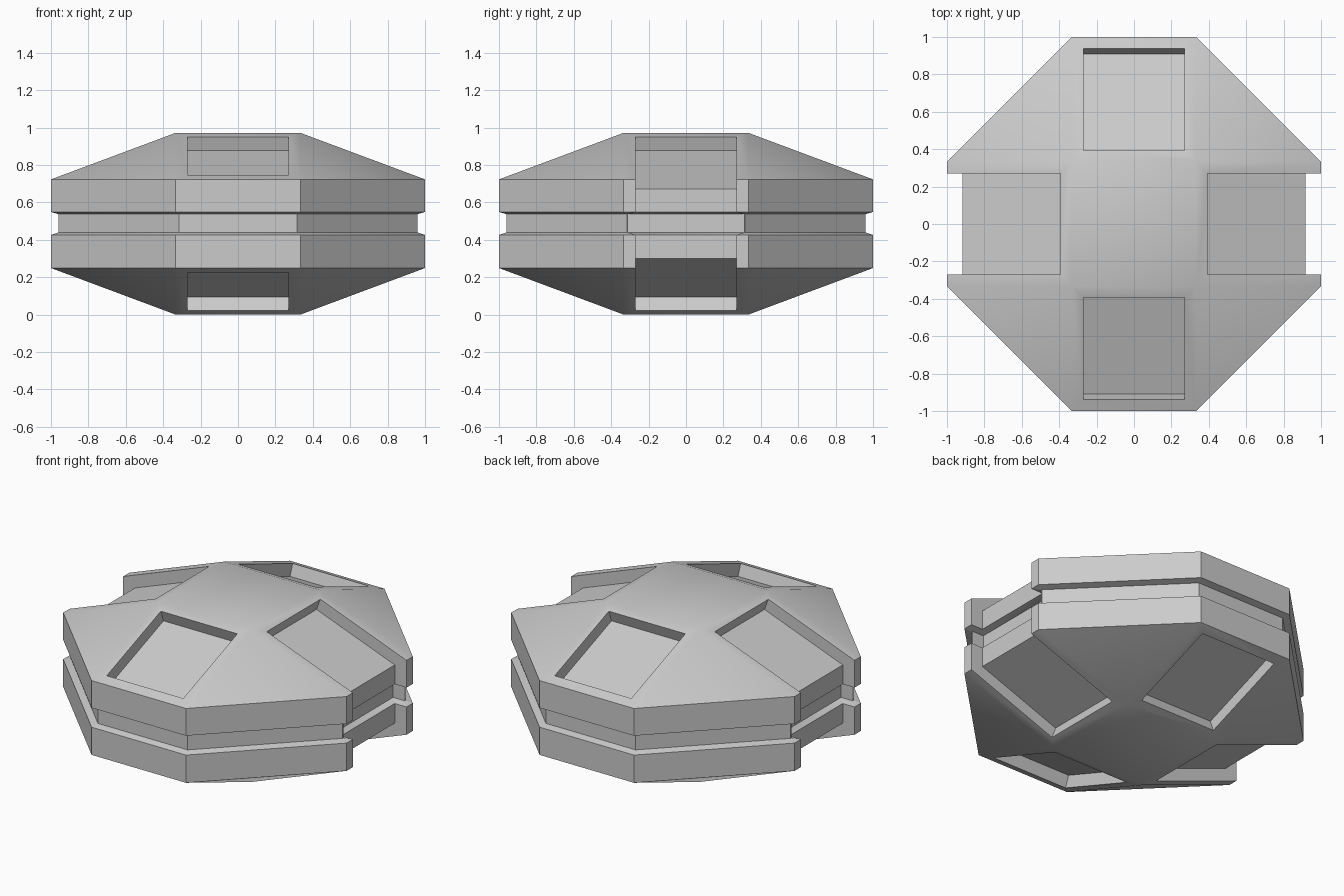
import bpy, bmesh, math
from mathutils import Vector, Matrix

if "Cube" in bpy.data.objects:
    bpy.data.objects.remove(bpy.data.objects["Cube"])

A, MID = 0.333, 0.486           # octagon half edge, mid height
TOP, EAVE = 0.972, 0.723
HALF_W, DEPTH = 0.27, 0.077     # recess half width and depth
NOTCH = 0.917                   # wall position inside the side notches
K = (TOP - EAVE) / (1 - A)
N = Vector((K, 1)).normalized()


def make_object(name, bm):
    bmesh.ops.recalc_face_normals(bm, faces=bm.faces[:])
    if bm.calc_volume(signed=True) < 0:
        bmesh.ops.reverse_faces(bm, faces=bm.faces[:])
    me = bpy.data.meshes.new(name)
    bm.to_mesh(me)
    bm.free()
    ob = bpy.data.objects.new(name, me)
    bpy.context.collection.objects.link(ob)
    return ob


def prism(name, profile, turn):
    """Radial (r, z) profile extruded across the recess width, turned about z."""
    bm = bmesh.new()
    c, s = round(math.cos(math.radians(turn))), round(math.sin(math.radians(turn)))
    near, far = [[bm.verts.new((r * c - w * s, r * s + w * c, z)) for r, z in profile]
                 for w in (-HALF_W, HALF_W)]
    bm.faces.new(near)
    bm.faces.new(far[::-1])
    for i in range(len(near)):
        bm.faces.new((near[i], near[i - 1], far[i - 1], far[i]))
    return make_object(name, bm)


def on_slope(r, lift):
    p = Vector((r, TOP - K * (r - A))) + N * lift
    return (p.x, p.y)


def flip(pts):
    return [(r, 2 * MID - z) for r, z in reversed(pts)]


def inset(pts, d):
    """Mitred inset of a counter-clockwise outline."""
    out = []
    for i, p in enumerate(pts):
        p = Vector(p)
        a = (p - Vector(pts[i - 1])).normalized()
        b = (Vector(pts[(i + 1) % len(pts)]) - p).normalized()
        na, nb = Vector((-a.y, a.x)), Vector((-b.y, b.x))
        out.append(p + (na + nb) * d / (1 + na.dot(nb)))
    return out


# Faceted body: hull of two octagons and two square caps
bm = bmesh.new()
for sx in (-1, 1):
    for sy in (-1, 1):
        for s in (-1, 1):
            for x, y, h in ((A, A, TOP - MID), (1, A, EAVE - MID), (A, 1, EAVE - MID)):
                bm.verts.new((sx * x, sy * y, MID + s * h))
bmesh.ops.convex_hull(bm, input=bm.verts[:])
bmesh.ops.dissolve_limit(bm, angle_limit=0.01, verts=bm.verts[:], edges=bm.edges[:])
body = make_object("faceted_body", bm)

cutters = []

# Side notches running from roof to underside
upper = [(1.3, 1.5), on_slope(0.392, 0.1), on_slope(0.392, -DEPTH),
         (NOTCH, TOP - K * (NOTCH - A) - DEPTH / N.y)]
for turn in (0, 180):
    cutters.append(prism("side_notch_cutter", upper + flip(upper), turn))

# Closed recesses on front and back slopes, above and below
pocket = [on_slope(0.392, 0.1), on_slope(0.392, -DEPTH),
          on_slope(0.937, -DEPTH), on_slope(0.937, 0.1)]
for turn in (90, -90):
    for prof in (pocket, flip(pocket)):
        cutters.append(prism("pocket_cutter", prof, turn))

# Waist groove following the notched outline
half = [(1, -A), (1, -HALF_W), (NOTCH, -HALF_W), (NOTCH, HALF_W),
        (1, HALF_W), (1, A), (A, 1), (-A, 1)]
outline = half + [(-x, -y) for x, y in half]
bm = bmesh.new()
loops = []
for d, h in ((0.04, -0.047), (0.04, 0.051), (-0.03, 0.072), (-0.03, -0.07)):
    loops.append([bm.verts.new((p.x, p.y, MID + h)) for p in inset(outline, d)])
n = len(outline)
for k in range(4):
    a, b = loops[k], loops[(k + 1) % 4]
    for i in range(n):
        j = (i + 1) % n
        bm.faces.new((a[i], a[j], b[j], b[i]))
cutters.append(make_object("waist_groove_cutter", bm))

# Apply the cuts, then remove the helpers
bpy.context.view_layer.objects.active = body
body.select_set(True)
for c in cutters:
    c.hide_render = True
    m = body.modifiers.new("cut", 'BOOLEAN')
    m.operation, m.solver, m.object = 'DIFFERENCE', 'EXACT', c
    bpy.ops.object.modifier_apply(modifier=m.name)
    bpy.data.objects.remove(c)

bpy.ops.object.shade_smooth_by_angle(angle=math.radians(35))
